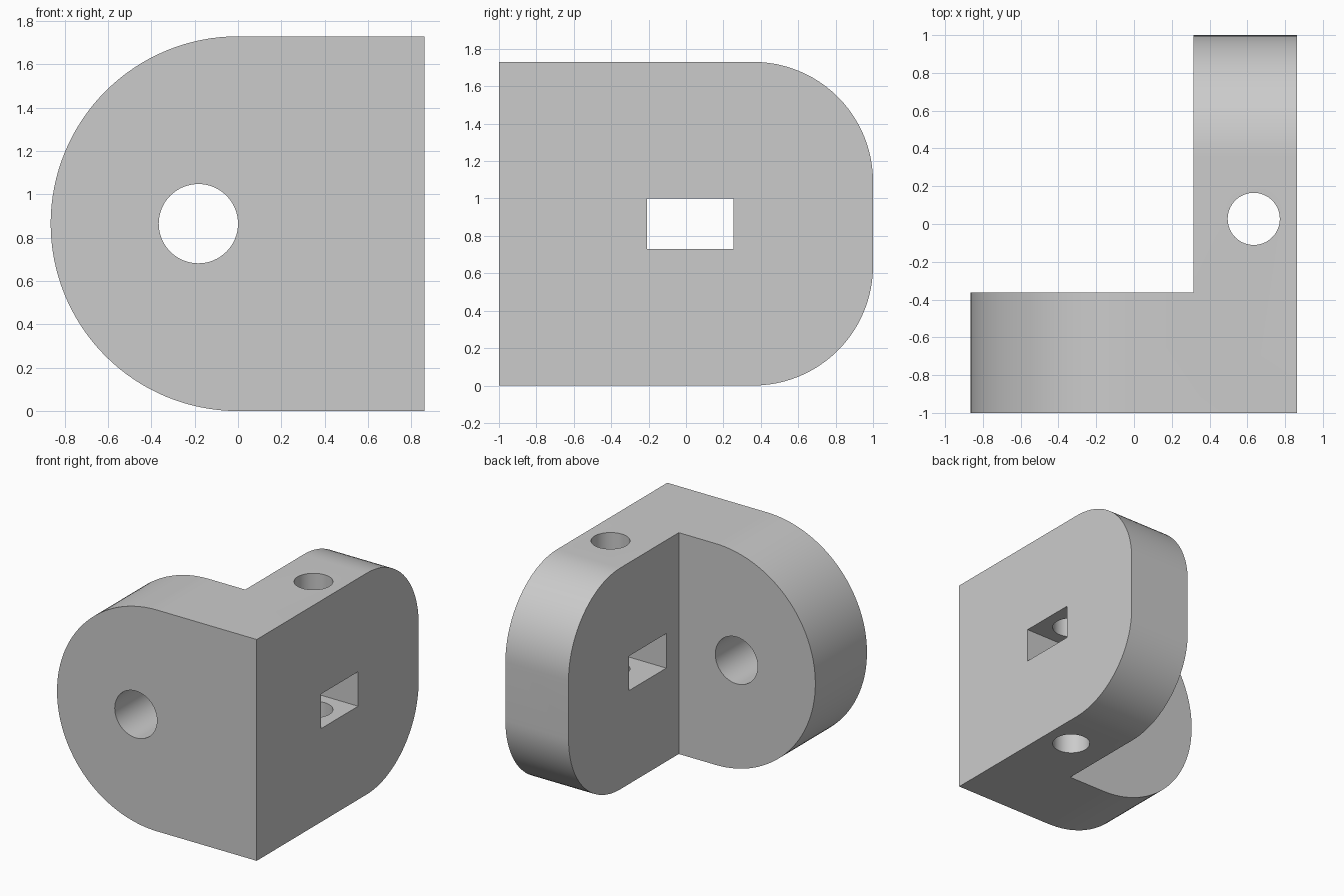
import bpy
from math import pi, cos, sin, radians
from mathutils import Vector
import bmesh

if "Cube" in bpy.data.objects:
    bpy.data.objects.remove(bpy.data.objects["Cube"], do_unlink=True)

LEFT, RIGHT, HEIGHT = -0.865, 0.862, 1.73
MID = HEIGHT / 2


def arc(cx, cy, r, start, end, steps):
    """Points along an arc, angles in degrees."""
    return [(cx + r * cos(radians(start + (end - start) * i / steps)),
             cy + r * sin(radians(start + (end - start) * i / steps)))
            for i in range(steps + 1)]


def circle(cx, cy, r):
    return arc(cx, cy, r, 0, 360, 64)[:-1]


def prism(name, points, axis, low, high):
    """Extrude a flat outline along the x, y or z axis."""
    place = {"x": lambda a, b: (low, a, b),
             "y": lambda a, b: (a, low, b),
             "z": lambda a, b: (a, b, low)}[axis]
    offset = Vector([(high - low) * (axis == k) for k in "xyz"])
    bm = bmesh.new()
    face = bm.faces.new([bm.verts.new(place(a, b)) for a, b in points])
    moved = bmesh.ops.extrude_face_region(bm, geom=[face])["geom"]
    bmesh.ops.translate(bm, vec=offset,
                        verts=[v for v in moved if isinstance(v, bmesh.types.BMVert)])
    bmesh.ops.recalc_face_normals(bm, faces=bm.faces)
    mesh = bpy.data.meshes.new(name)
    bm.to_mesh(mesh)
    bm.free()
    obj = bpy.data.objects.new(name, mesh)
    bpy.context.collection.objects.link(obj)
    return obj


def combine(target, tool, operation):
    """Apply a boolean and discard the tool."""
    tool.hide_render = True
    mod = target.modifiers.new("cut", "BOOLEAN")
    mod.operation, mod.solver, mod.object = operation, "EXACT", tool
    bpy.context.view_layer.objects.active = target
    bpy.ops.object.modifier_apply(modifier=mod.name)
    bpy.data.objects.remove(tool, do_unlink=True)


# L-shaped body seen from above
bracket = prism("corner_bracket",
                [(LEFT, -1), (RIGHT, -1), (RIGHT, 1), (0.316, 1), (0.316, -0.362), (LEFT, -0.362)],
                "z", 0, HEIGHT)

# Half-round end of the front plate
front_outline = arc(0, MID, MID, 90, 270, 64) + [(1.2, 0), (1.2, HEIGHT)]
combine(bracket, prism("front_outline", front_outline, "y", -1.2, 1.2), "INTERSECT")

# Rounded corners at the back of the side plate
R = 0.64
side_outline = ([(-1.2, HEIGHT), (-1.2, 0)] + arc(1 - R, R, R, -90, 0, 24)
                + arc(1 - R, HEIGHT - R, R, 0, 90, 24))
combine(bracket, prism("side_outline", side_outline, "x", -1.2, 1.2), "INTERSECT")

# Round hole in the front plate, slot in the side plate, vertical pin hole
holes = [("front_hole", circle(-0.183, MID, 0.183), "y", -1.2, 0),
         ("side_slot", [(-0.208, 0.73), (0.253, 0.73), (0.253, 1.0), (-0.208, 1.0)], "x", 0.1, 1.2),
         ("pin_hole", circle(0.634, 0.027, 0.138), "z", -0.2, 2)]
for hole in holes:
    combine(bracket, prism(*hole), "DIFFERENCE")

# Plain grey finish
grey = bpy.data.materials.new("light_grey")
grey.use_nodes = True
colour = (0.6, 0.6, 0.6, 1)
grey.diffuse_color = colour
grey.node_tree.nodes["Principled BSDF"].inputs["Base Color"].default_value = colour
bracket.data.materials.clear()
bracket.data.materials.append(grey)

# Smooth curves, sharp edges
bpy.ops.object.select_all(action="DESELECT")
bracket.select_set(True)
bpy.context.view_layer.objects.active = bracket
bpy.ops.object.shade_smooth_by_angle(angle=radians(30))
